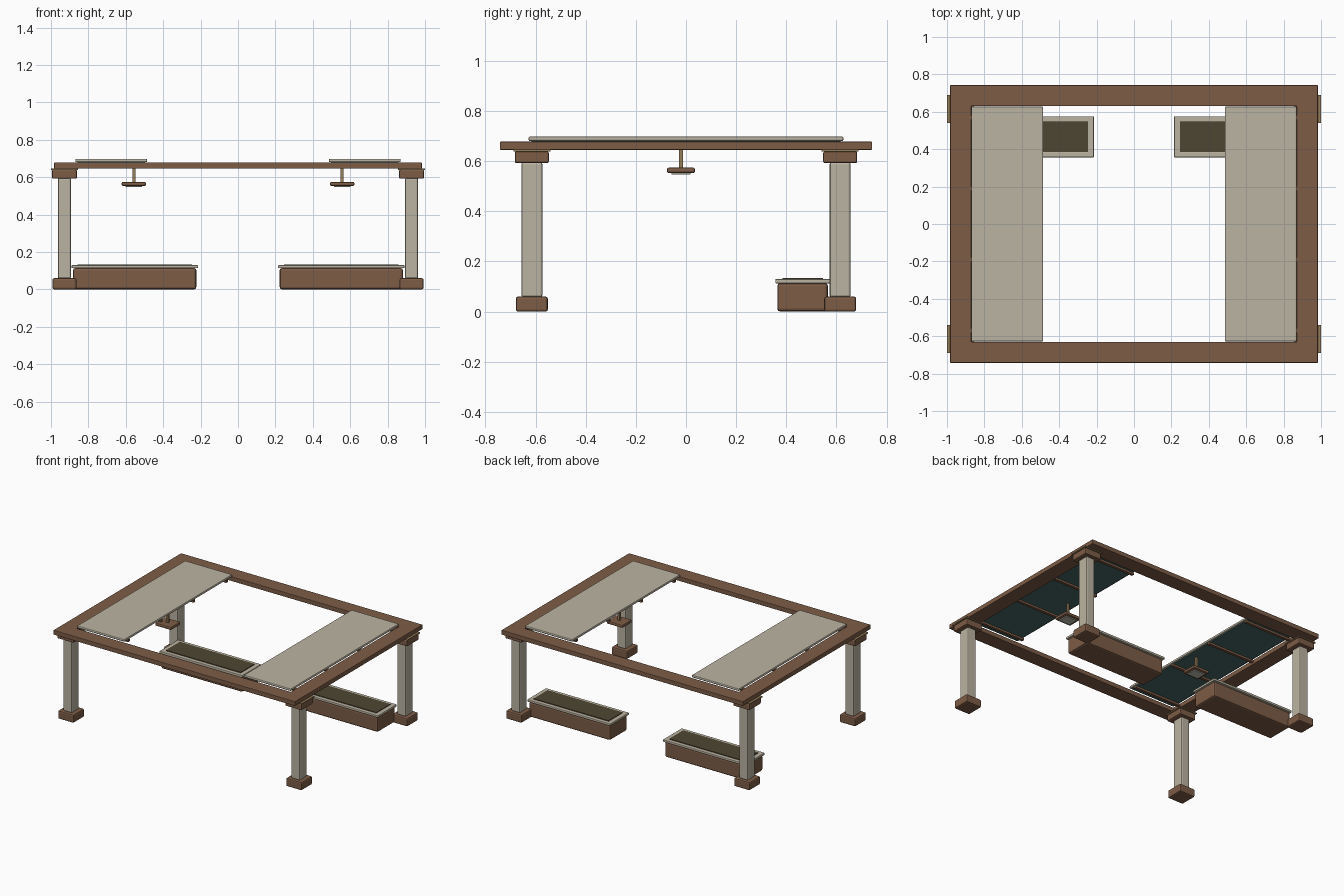
import bpy
import bmesh

cube = bpy.data.objects.get("Cube")
if cube:
    bpy.data.objects.remove(cube, do_unlink=True)


def material(name, rgb):
    m = bpy.data.materials.new(name)
    m.use_nodes = True
    colour = (*rgb, 1)
    m.diffuse_color = colour
    bsdf = next(n for n in m.node_tree.nodes if n.type == 'BSDF_PRINCIPLED')
    bsdf.inputs["Base Color"].default_value = colour
    return m


BROWN = material("brown wood", (0.205, 0.107, 0.061))
BEIGE = material("beige stone", (0.50, 0.455, 0.36))
SOIL = material("dark soil", (0.076, 0.061, 0.032))
TEAL = material("dark teal", (0.06, 0.14, 0.13))
TAN = material("tan metal", (0.305, 0.205, 0.10))
PALE = material("pale diffuser", (0.52, 0.52, 0.43))


def finish(name, bm, mat, bevel):
    bmesh.ops.recalc_face_normals(bm, faces=bm.faces)
    mesh = bpy.data.meshes.new(name)
    bm.to_mesh(mesh)
    bm.free()
    mesh.materials.append(mat)
    obj = bpy.data.objects.new(name, mesh)
    bpy.context.collection.objects.link(obj)
    if bevel:
        mod = obj.modifiers.new("Soft edges", 'BEVEL')
        mod.width = bevel
        mod.segments = 2
    return obj


def box(name, xs, ys, zs, mat, bevel=0.0):
    """Box spanning the given ranges."""
    bm = bmesh.new()
    bmesh.ops.create_cube(bm, size=1)
    for v in bm.verts:
        v.co = [(a + b) / 2 + c * (b - a)
                for c, (a, b) in zip(v.co, (map(sorted, (xs, ys, zs))))]
    return finish(name, bm, mat, bevel)


def ring(name, xs, ys, zs, wide_x, wide_y, mat, bevel):
    """Mitred rectangular frame with a square section."""
    (x0, x1), (y0, y1) = sorted(xs), sorted(ys)
    bm = bmesh.new()
    loops = []
    for inset, z in ((0, zs[0]), (0, zs[1]), (1, zs[1]), (1, zs[0])):
        a, b = inset * wide_x, inset * wide_y
        corners = ((x0 + a, y0 + b), (x1 - a, y0 + b),
                   (x1 - a, y1 - b), (x0 + a, y1 - b))
        loops.append([bm.verts.new((x, y, z)) for x, y in corners])
    for i in range(4):
        p, q = loops[i], loops[(i + 1) % 4]
        for j in range(4):
            k = (j + 1) % 4
            bm.faces.new((p[j], p[k], q[k], q[j]))
    return finish(name, bm, mat, bevel)


def around(centre, half):
    return centre - half, centre + half


# Roof frame
ring("roof_frame", (-0.983, 0.983), (-0.742, 0.742), (0.645, 0.678),
     0.113, 0.112, BROWN, 0.003)

for side, sx in (("right", -1), ("left", 1)):
    def span(a, b):
        return a * sx, b * sx

    # Posts with base, capital and thin bearing plate
    for end, sy in (("front", -1), ("back", 1)):
        tag = f"{end}_{side}"
        x, y = 0.928 * sx, 0.615 * sy
        box(f"post_base_{tag}", around(x, 0.064), around(y, 0.064),
            (0, 0.06), BROWN, 0.009)
        box(f"post_{tag}", around(x, 0.035), around(y, 0.042),
            (0.058, 0.595), BEIGE, 0.008)
        box(f"post_capital_{tag}", around(x, 0.067), around(y, 0.068),
            (0.592, 0.639), BROWN, 0.007)
        box(f"bearing_plate_{tag}", around(x, 0.072), around(y, 0.074),
            (0.638, 0.646), TAN)

    # Roof panel with dark lining and cross bars below
    box(f"roof_panel_{side}", span(0.486, 0.87), (-0.628, 0.628),
        (0.68, 0.698), BEIGE, 0.006)
    box(f"panel_lining_{side}", span(0.498, 0.858), (-0.616, 0.616),
        (0.675, 0.682), TEAL)
    for i in range(4):
        y = -0.57 + i * 0.38
        box(f"cross_bar_{side}_{i + 1}", span(0.488, 0.872),
            around(y, 0.01), (0.66, 0.677), BROWN)

    # Hanging lamp
    lamp_x, lamp_y = 0.557 * sx, -0.02
    box(f"lamp_rod_{side}", around(lamp_x, 0.008), around(lamp_y, 0.008),
        (0.57, 0.678), TAN)
    box(f"lamp_head_{side}", around(lamp_x, 0.065), around(lamp_y, 0.056),
        (0.552, 0.575), BROWN, 0.008)
    box(f"lamp_diffuser_{side}", around(lamp_x, 0.045), around(lamp_y, 0.038),
        (0.546, 0.554), PALE)

    # Planter box
    box(f"planter_body_{side}", span(0.223, 0.882), (0.364, 0.566),
        (0, 0.114), BROWN, 0.012)
    ring(f"planter_rim_{side}", span(0.214, 0.89), (0.356, 0.576),
         (0.113, 0.13), 0.035, 0.03, BEIGE, 0.004)
    box(f"planter_soil_{side}", span(0.247, 0.857), (0.385, 0.547),
        (0.112, 0.134), SOIL)
